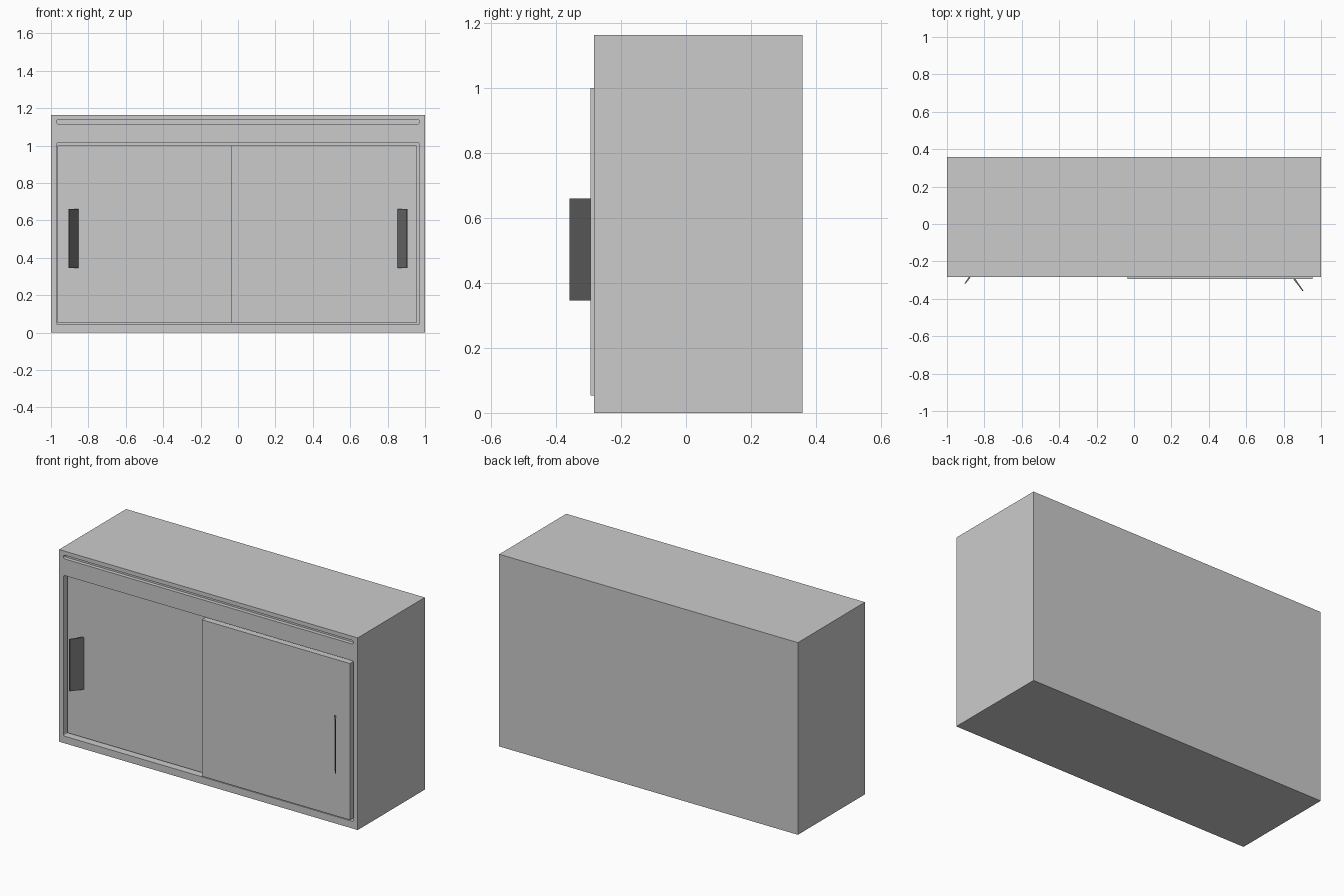
import bpy
import bmesh

cube = bpy.data.objects.get("Cube")
if cube:
    bpy.data.objects.remove(cube, do_unlink=True)


def make_material(name, value):
    mat = bpy.data.materials.new(name)
    mat.use_nodes = True
    color = (value, value, value, 1)
    mat.diffuse_color = color
    mat.node_tree.nodes["Principled BSDF"].inputs["Base Color"].default_value = color
    return mat


light_grey = make_material("light grey panel", 0.6)
dark_grey = make_material("dark grey handle", 0.155)


def finish(name, bm, mat):
    bmesh.ops.recalc_face_normals(bm, faces=bm.faces)
    mesh = bpy.data.meshes.new(name)
    bm.to_mesh(mesh)
    bm.free()
    mesh.materials.append(mat)
    obj = bpy.data.objects.new(name, mesh)
    bpy.context.collection.objects.link(obj)
    return obj


def box(name, x, y, z, mat, corner=0):
    """Box from (min, max) ranges; corner rounds the edges running front to back."""
    bm = bmesh.new()
    bmesh.ops.create_cube(bm, size=1)
    for v in bm.verts:
        v.co = [r[0] if c < 0 else r[1] for c, r in zip(v.co, (x, y, z))]
    if corner:
        edges = [e for e in bm.edges
                 if abs(e.verts[0].co.y - e.verts[1].co.y) > 1e-4]
        bmesh.ops.bevel(bm, geom=edges, offset=corner, segments=3,
                        profile=0.5, affect='EDGES')
    return finish(name, bm, mat)


def cut(target, cutter):
    cutter.hide_render = True
    mod = target.modifiers.new("cut", 'BOOLEAN')
    mod.operation = 'DIFFERENCE'
    mod.solver = 'EXACT'
    mod.object = cutter
    bpy.context.view_layer.objects.active = target
    bpy.ops.object.modifier_apply(modifier=mod.name)
    bpy.data.objects.remove(cutter, do_unlink=True)


FRONT = -0.283
LEFT_DOOR_FRONT = -0.294
RIGHT_DOOR_FRONT = -0.255

# Cabinet with a shallow door opening and a narrow groove above it
cabinet = box("cabinet_body", (-1, 1), (FRONT, 0.358), (0, 1.163), light_grey)
cut(cabinet, box("opening_cutter", (-0.97, 0.97), (-0.4, -0.215),
                 (0.043, 1.015), light_grey, 0.008))
cut(cabinet, box("groove_cutter", (-0.97, 0.97), (-0.4, -0.26),
                 (1.116, 1.138), light_grey, 0.008))

# Sliding doors on two tracks, one in front of the other
box("left_door", (-0.036, 0.955), (LEFT_DOOR_FRONT, -0.256), (0.053, 1.0), light_grey)
box("right_door", (-0.964, 0.03), (RIGHT_DOOR_FRONT, -0.215), (0.053, 1.0), light_grey)

# Slanted plate handles, mirrored, leaning towards the outer sides
HANDLE_PROFILE = ((0.85, 0.002), (0.862, 0.002), (0.907, -0.064), (0.9, -0.064))


def handle(name, side, door_front):
    bm = bmesh.new()
    base = bm.faces.new([bm.verts.new((side * x, door_front + y, 0.345))
                         for x, y in HANDLE_PROFILE])
    top = bmesh.ops.extrude_face_region(bm, geom=[base])["geom"]
    bmesh.ops.translate(bm, vec=(0, 0, 0.315),
                        verts=[g for g in top if isinstance(g, bmesh.types.BMVert)])
    return finish(name, bm, dark_grey)


handle("left_handle", 1, LEFT_DOOR_FRONT)
handle("right_handle", -1, RIGHT_DOOR_FRONT)
